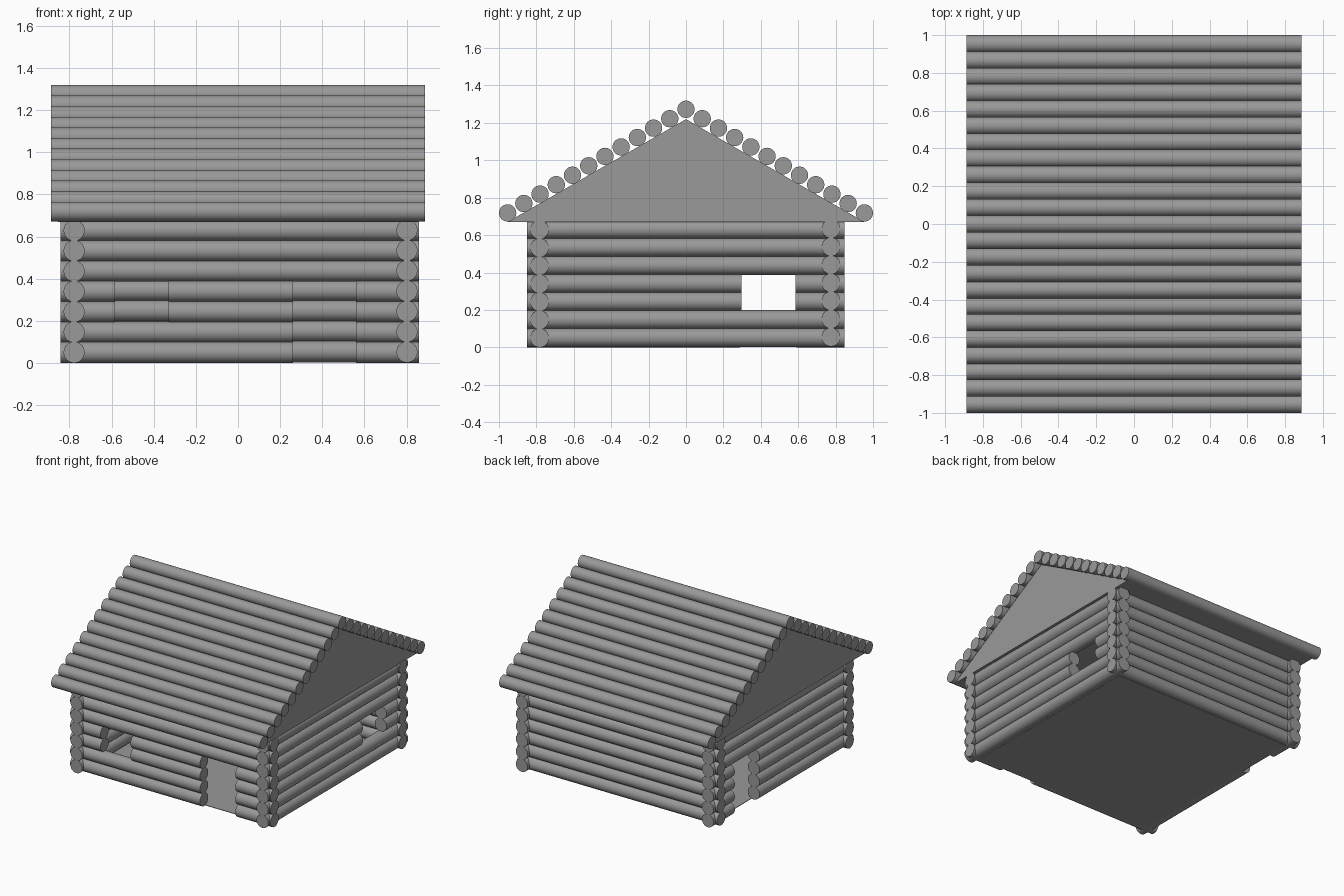
import bpy, bmesh
from math import radians
from mathutils import Matrix, Vector

if "Cube" in bpy.data.objects:
    bpy.data.objects.remove(bpy.data.objects["Cube"])

R = 0.05          # wall log radius
STEP = 0.0965     # wall log spacing

# Dark grey shared by every part
grey = bpy.data.materials.new("dark_grey")
grey.diffuse_color = (0.32, 0.32, 0.32, 1)
grey.use_nodes = True
grey.node_tree.nodes["Principled BSDF"].inputs["Base Color"].default_value = grey.diffuse_color


def finish(name, bm, smooth):
    bmesh.ops.recalc_face_normals(bm, faces=bm.faces)
    me = bpy.data.meshes.new(name)
    bm.to_mesh(me)
    bm.free()
    me.materials.append(grey)
    ob = bpy.data.objects.new(name, me)
    bpy.context.collection.objects.link(ob)
    if smooth:
        bpy.ops.object.select_all(action='DESELECT')
        ob.select_set(True)
        bpy.context.view_layer.objects.active = ob
        bpy.ops.object.shade_smooth_by_angle(angle=radians(40))
    return ob


def add_log(bm, axis, a, b, across, z, r):
    """Capped log along x or y, spanning a..b."""
    mid = (a + b) / 2
    if axis == 'x':
        pos, rot = (mid, across, z), Matrix.Rotation(radians(90), 4, 'Y')
    else:
        pos, rot = (across, mid, z), Matrix.Rotation(radians(90), 4, 'X')
    bmesh.ops.create_cone(bm, cap_ends=True, segments=32, radius1=r, radius2=r,
                          depth=b - a, matrix=Matrix.Translation(pos) @ rot)


def wall(name, axis, across, ends, lift, openings=()):
    """Seven stacked logs; openings are (start, end, first_row, last_row)."""
    bm = bmesh.new()
    for row in range(7):
        start = ends[0]
        for o0, o1, r0, r1 in openings:
            if r0 <= row <= r1:
                add_log(bm, axis, start, o0, across, R + lift + row * STEP, R)
                start = o1
        add_log(bm, axis, start, ends[1], across, R + lift + row * STEP, R)
    finish(name, bm, True)


# Log walls with window and door gaps
wall("front_wall", 'x', -0.783, (-0.842, 0.859), 0.0,
     [(-0.585, -0.33, 2, 3), (0.26, 0.56, 0, 3)])
wall("back_wall", 'x', 0.775, (-0.842, 0.859), 0.005)
wall("left_wall", 'y', -0.778, (-0.85, 0.847), 0.0, [(0.29, 0.59, 0, 3)])
wall("right_wall", 'y', 0.802, (-0.85, 0.847), 0.002, [(0.298, 0.585, 2, 3)])

# Thin floor
bm = bmesh.new()
bmesh.ops.create_cube(bm, size=1, matrix=Matrix.Translation((0.01, -0.003, 0.003))
                      @ Matrix.Diagonal((1.54, 1.54, 0.004, 1)))
finish("floor", bm, False)

# Solid gable prism under the roof
bm = bmesh.new()
face = bm.faces.new([bm.verts.new((-0.855, y, z))
                     for y, z in ((-0.955, 0.67), (0.955, 0.67), (0, 1.22))])
ext = bmesh.ops.extrude_face_region(bm, geom=[face])
bmesh.ops.translate(bm, vec=Vector((1.71, 0, 0)),
                    verts=[v for v in ext["geom"] if isinstance(v, bmesh.types.BMVert)])
finish("gable", bm, False)

# Roof logs stepping down from the ridge on both sides
bm = bmesh.new()
for i in range(-11, 12):
    add_log(bm, 'x', -0.887, 0.887, i * 0.0867, 1.273 - abs(i) * 0.0504, 0.0463)
finish("roof_logs", bm, True)
